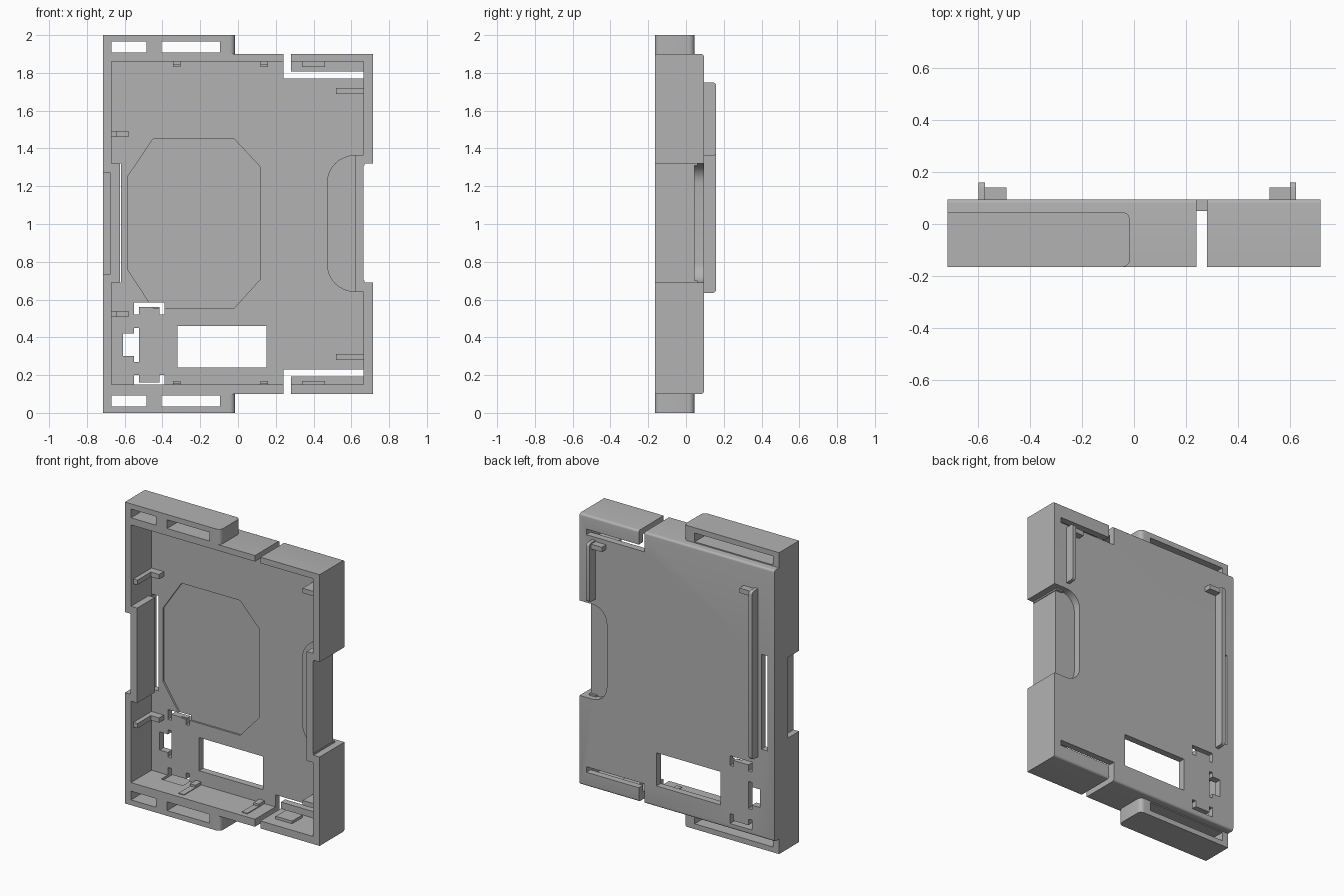
import bpy, bmesh, math
from mathutils import Vector

old = bpy.data.objects.get("Cube")
if old:
    bpy.data.objects.remove(old, do_unlink=True)

grey = bpy.data.materials.new("plain_grey")
grey.use_nodes = True
grey.diffuse_color = (0.45, 0.45, 0.45, 1)
grey.node_tree.nodes["Principled BSDF"].inputs["Base Color"].default_value = (0.45, 0.45, 0.45, 1)


def finish(name, bm):
    bmesh.ops.recalc_face_normals(bm, faces=bm.faces)
    me = bpy.data.meshes.new(name)
    bm.to_mesh(me)
    bm.free()
    me.materials.append(grey)
    ob = bpy.data.objects.new(name, me)
    bpy.context.scene.collection.objects.link(ob)
    return ob


def box(name, x, y, z, rounded=None, radius=0.015):
    """Box from three ranges; rounded(midpoint, direction) picks edges to round."""
    bm = bmesh.new()
    bmesh.ops.create_cube(bm, size=1)
    for v in bm.verts:
        v.co = Vector([(r[0] + r[1]) / 2 + c * (r[1] - r[0]) for r, c in zip((x, y, z), v.co)])
    if rounded:
        edges = [e for e in bm.edges if rounded((e.verts[0].co + e.verts[1].co) / 2,
                                                (e.verts[0].co - e.verts[1].co).normalized())]
        bmesh.ops.bevel(bm, geom=edges, offset=radius, segments=5, profile=0.5, affect='EDGES')
    return finish(name, bm)


def prism(name, points, y):
    """Outline in x and z, extruded along y."""
    bm = bmesh.new()
    face = bm.faces.new([bm.verts.new((px, y[0], pz)) for px, pz in points])
    out = bmesh.ops.extrude_face_region(bm, geom=[face])
    bmesh.ops.translate(bm, vec=(0, y[1] - y[0], 0),
                        verts=[g for g in out["geom"] if isinstance(g, bmesh.types.BMVert)])
    return finish(name, bm)


def cut(target, cutter):
    mod = target.modifiers.new("cut", 'BOOLEAN')
    mod.operation, mod.solver, mod.object = 'DIFFERENCE', 'EXACT', cutter
    bpy.context.view_layer.objects.active = target
    bpy.ops.object.modifier_apply(modifier=mod.name)
    bpy.data.objects.remove(cutter, do_unlink=True)


def cut_box(target, x, y, z):
    cut(target, box("cutter", x, y, z))


def flip(z, bottom):
    return (2 - z[1], 2 - z[0]) if bottom else z


def scoop_outline(x0, x1, z0, z1, r):
    """Rectangle with its two left corners rounded."""
    pts = [(x1, z0), (x1, z1)]
    for cz, start in ((z1 - r, 90), (z0 + r, 180)):
        for i in range(9):
            a = math.radians(start + i * 90 / 8)
            pts.append((x0 + r + r * math.cos(a), cz + r * math.sin(a)))
    return pts


FRONT, FLOOR, BACK = -0.165, 0.05, 0.095
THROUGH = (-0.02, 0.2)

# Open tray with softened rear edges
case = box("case", (-0.715, 0.715), (FRONT, BACK), (0.1, 1.9),
           lambda m, d: m.y > 0.09 and abs(d.x) > 0.9)
cut_box(case, (-0.67, 0.665), (-0.3, FLOOR), (0.15, 1.86))

# Shallow octagonal pocket in the floor
cut(case, prism("cutter", [(-0.45, 1.45), (-0.02, 1.45), (0.12, 1.3), (0.12, 0.71),
                           (-0.02, 0.555), (-0.45, 0.555), (-0.585, 0.76), (-0.585, 1.25)],
                (0, FLOOR + 0.012)))

# Floor window, wall slot and outer notches
cut_box(case, (-0.32, 0.15), THROUGH, (0.24, 0.46))
cut_box(case, (-0.665, -0.62), THROUGH, (0.69, 1.32))
cut_box(case, (-0.8, -0.6), (-0.3, -0.05), (0.735, 1.27))
cut_box(case, (0.66, 0.8), (-0.3, 0.2), (0.69, 1.32))

# Spring arm slots at top and bottom
for bottom in (False, True):
    cut_box(case, (0.24, 0.28), (-0.3, 0.2), flip((1.77, 2.1), bottom))
    cut_box(case, (0.26, 0.665), THROUGH, flip((1.77, 1.807), bottom))

# Openings around the small latch plate
for end, legs in (((0.56, 0.585), (0.52, 0.57)), ((0.135, 0.16), (0.15, 0.2))):
    cut_box(case, (-0.55, -0.39), THROUGH, end)
    for x in ((-0.55, -0.525), (-0.415, -0.39)):
        cut_box(case, x, THROUGH, legs)
cut_box(case, (-0.61, -0.54), THROUGH, (0.3, 0.42))
cut_box(case, (-0.55, -0.525), THROUGH, (0.27, 0.45))

# Finger scoop: raised inside, hollow at the rear
scoop = prism("finger_scoop", scoop_outline(0.47, 0.665, 0.64, 1.365, 0.15), (0, 0.07))
for part in (case, scoop):
    cut(part, prism("cutter", scoop_outline(0.515, 0.8, 0.69, 1.32, 0.105), (0.045, 0.2)))
box("scoop_wall", (0.62, 0.665), (FRONT, 0.045), (0.69, 1.32))
for i, z in enumerate(((0.64, 0.7), (1.31, 1.365))):
    box(f"scoop_wall_end_{i}", (0.62, 0.67), (FRONT, 0.06), z)

# Inset wall on the opposite side
box("inset_wall", (-0.675, -0.625), (FRONT, 0.02), (0.69, 1.32))

for bottom in (False, True):
    tag = "bottom" if bottom else "top"

    # Strap loop with two openings joined at the rear
    loop = box(f"{tag}_strap_loop", (-0.715, -0.015), (FRONT, 0.045), flip((1.89, 2.0), bottom),
               lambda m, d: m.x > -0.1 and abs(d.z) > 0.9, 0.03)
    for x, y in (((-0.67, -0.485), (-0.3, 0.2)), ((-0.405, -0.095), (-0.3, 0.2)),
                 ((-0.5, -0.39), (-0.06, 0.2))):
        cut_box(loop, x, y, flip((1.907, 1.965), bottom))

    # Ribs and catches on the inside of the end walls
    for i, x in enumerate(((-0.345, -0.305), (0.12, 0.16))):
        box(f"{tag}_rib_{i}", x, (-0.13, 0.06), flip((1.845, 1.87), bottom))
        box(f"{tag}_rib_foot_{i}", x, (-0.01, 0.06), flip((1.83, 1.87), bottom))
    box(f"{tag}_catch", (0.34, 0.46), (-0.09, 0.02), flip((1.832, 1.87), bottom))

    # Small shelves on the side walls
    z = flip((1.46, 1.492), bottom)
    box(f"{tag}_left_shelf", (-0.68, -0.64), (-0.14, 0.06), z)
    box(f"{tag}_left_shelf_foot", (-0.68, -0.58), (0.0, 0.06), z)
    box(f"{tag}_right_shelf", (0.52, 0.675), (-0.065, 0.06), flip((1.688, 1.72), bottom))

# Rear guide rails with hooks at the upper ends
for name, x, z, hook_x in (("long", (-0.597, -0.572), (0.635, 1.75), (-0.58, -0.49)),
                           ("short", (0.598, 0.622), (1.36, 1.75), (0.52, 0.61))):
    box(f"{name}_rail", x, (0.08, 0.16), z,
        lambda m, d: m.y > 0.15 and abs(d.x) > 0.9, 0.02)
    box(f"{name}_rail_hook", hook_x, (0.08, 0.14), (1.71, 1.742))

# Smooth only the rounded edges
bpy.ops.object.select_all(action='DESELECT')
for ob in bpy.context.scene.objects:
    if ob.type == 'MESH' and grey.name in ob.data.materials:
        ob.select_set(True)
        bpy.context.view_layer.objects.active = ob
bpy.ops.object.shade_smooth_by_angle(angle=math.radians(30))
